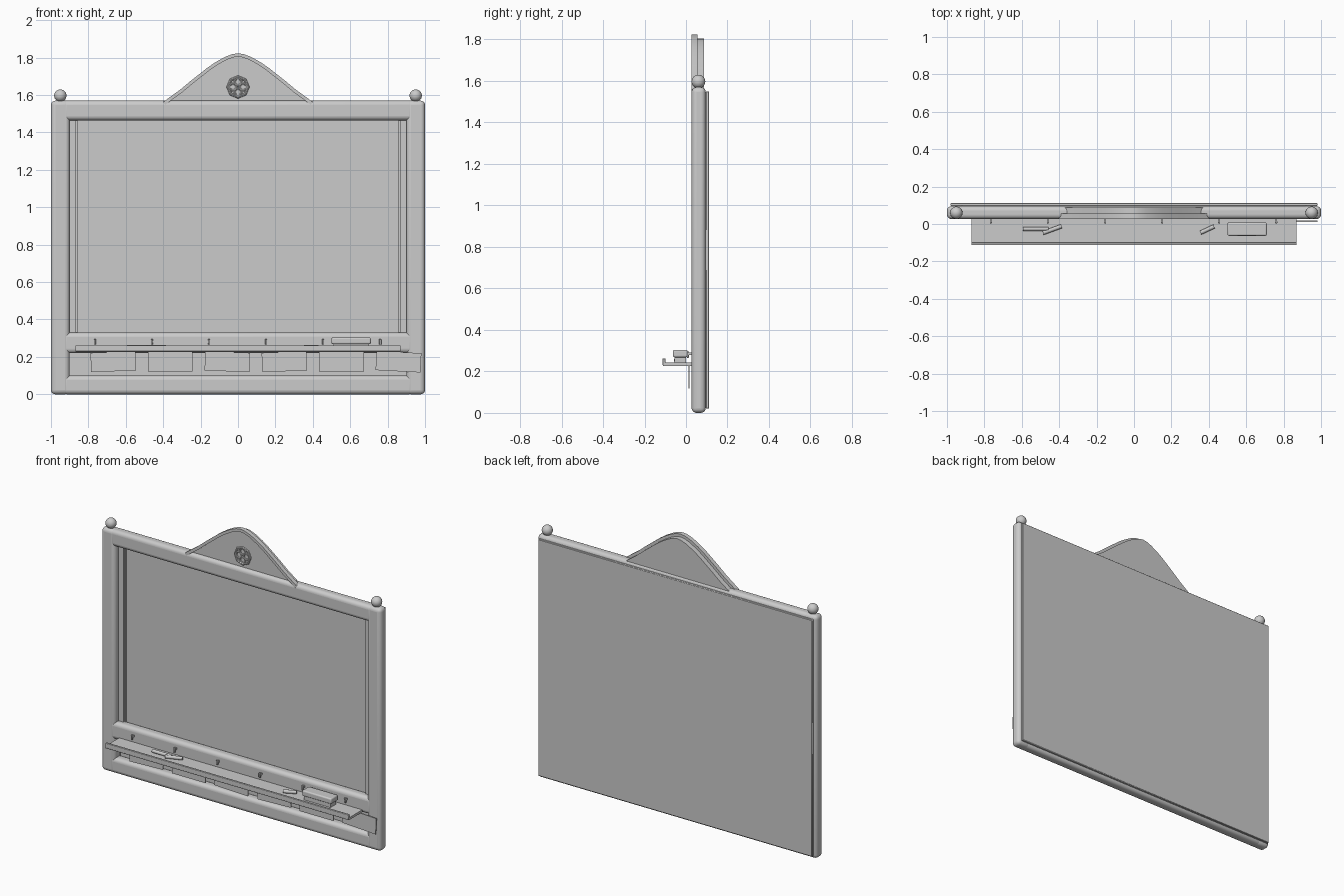
import bpy, bmesh, math
from mathutils import Vector

if "Cube" in bpy.data.objects:
    bpy.data.objects.remove(bpy.data.objects["Cube"])

grey = bpy.data.materials.new("plain grey")
grey.diffuse_color = (0.6, 0.6, 0.6, 1)
grey.use_nodes = True
grey.node_tree.nodes["Principled BSDF"].inputs["Base Color"].default_value = grey.diffuse_color


def finish(ob, name, bevel=0, segments=3):
    ob.name = name
    ob.data.materials.append(grey)
    if bevel:
        m = ob.modifiers.new("rounding", 'BEVEL')
        m.width, m.segments = bevel, segments
    bpy.ops.object.select_all(action='DESELECT')
    ob.select_set(True)
    bpy.context.view_layer.objects.active = ob
    bpy.ops.object.shade_smooth_by_angle(angle=math.radians(35))
    return ob


def box(name, x, y, z, bevel=0, segments=3, rot=(0, 0, 0)):
    """Box from (min, max) ranges, turned about its centre."""
    bpy.ops.mesh.primitive_cube_add(size=1)
    ob = bpy.context.object
    size = Vector([r[1] - r[0] for r in (x, y, z)])
    for v in ob.data.vertices:
        v.co = v.co * size
    ob.location = [(r[0] + r[1]) / 2 for r in (x, y, z)]
    ob.rotation_euler = rot
    return finish(ob, name, bevel, segments)


def plate(name, outline, y0, y1):
    """Extrude a closed x-z outline along y."""
    bm = bmesh.new()
    face = bm.faces.new([bm.verts.new((x, y0, z)) for x, z in outline])
    ext = bmesh.ops.extrude_face_region(bm, geom=[face])
    moved = [g for g in ext["geom"] if isinstance(g, bmesh.types.BMVert)]
    bmesh.ops.translate(bm, verts=moved, vec=(0, y1 - y0, 0))
    bmesh.ops.recalc_face_normals(bm, faces=bm.faces)
    me = bpy.data.meshes.new(name)
    bm.to_mesh(me)
    bm.free()
    ob = bpy.data.objects.new(name, me)
    bpy.context.collection.objects.link(ob)
    return finish(ob, name)


def ring(name, x, y, z, major, minor, sides):
    bpy.ops.mesh.primitive_torus_add(major_radius=major, minor_radius=minor,
                                     major_segments=sides, minor_segments=8,
                                     location=(x, y, z), rotation=(math.pi / 2, 0, 0))
    finish(bpy.context.object, name)


# Frame posts with ball finials, and slim inner strips
F, B = 0.027, 0.095
for s, side in ((-1, "left"), (1, "right")):
    span = lambda a, b: tuple(sorted((s * a, s * b)))
    box(side + "_post", span(0.90, 1.0), (F, B), (0, 1.57), 0.024, 5)
    box(side + "_inner_strip", span(0.865, 0.91), (0.065, 0.096), (0.3, 1.5))
    box(side + "_strip_bead", span(0.858, 0.868), (0.075, 0.096), (0.3, 1.5))
    bpy.ops.mesh.primitive_uv_sphere_add(segments=24, ring_count=14, radius=0.033,
                                         location=(s * 0.95, 0.06, 1.597))
    finish(bpy.context.object, side + "_finial")

# Rails, let slightly into the posts
for name, z0, z1 in (("bottom_rail", 0.0, 0.10), ("middle_rail", 0.22, 0.33),
                     ("top_rail", 1.465, 1.57)):
    box(name, (-0.94, 0.94), (F, B), (z0, z1), 0.024, 5)

# Writing surface and backing board
box("writing_board", (-0.9, 0.9), (0.085, 0.1), (0.05, 1.5))
box("back_board", (-0.98, 0.98), (0.095, 0.112), (0.02, 1.55), 0.003, 1)

# Arched crest: curve from the centre to the foot
half = [(0, 1.823), (0.03, 1.819), (0.07, 1.804), (0.123, 1.774), (0.165, 1.745),
        (0.203, 1.715), (0.255, 1.674), (0.31, 1.628), (0.36, 1.592), (0.40, 1.562)]
outer = [(-x, z) for x, z in half[:0:-1]] + half
inner = []
for i, (x, z) in enumerate(outer):
    a, b = outer[max(i - 1, 0)], outer[min(i + 1, len(outer) - 1)]
    t = Vector((b[0] - a[0], b[1] - a[1])).normalized()
    inner.append((x + t.y * 0.018, z - t.x * 0.018))
plate("crest_trim", outer + inner[::-1], F, 0.055)
plate("crest_panel", inner, 0.05, 0.087)

# Rosette of four small rings inside a larger one
ring("rosette_rim", 0, 0.048, 1.643, 0.054, 0.008, 8)
for k in range(4):
    a = k * math.pi / 2
    ring("rosette_petal", 0.027 * math.cos(a), 0.048, 1.643 + 0.027 * math.sin(a),
         0.019, 0.006, 12)

# Tray with raised front lip
box("tray", (-0.87, 0.87), (-0.11, 0.035), (0.227, 0.242))
box("tray_lip", (-0.87, 0.87), (-0.113, -0.099), (0.23, 0.262), 0.003, 2)

# Eraser and chalk sticks
box("eraser_felt", (0.51, 0.70), (-0.055, 0.0), (0.242, 0.272))
box("eraser_grip", (0.50, 0.71), (-0.063, 0.008), (0.268, 0.304), 0.008)
for x, y, length, turn in ((-0.525, -0.026, 0.135, 0), (-0.437, -0.03, 0.105, 20),
                           (0.392, -0.03, 0.08, 25)):
    bpy.ops.mesh.primitive_cylinder_add(vertices=12, radius=0.011, depth=length,
                                        location=(x, y, 0.253),
                                        rotation=(0, math.pi / 2, math.radians(turn)))
    finish(bpy.context.object, "chalk")

# Pegs on the middle rail and cards hung below the tray
for i, tilt in enumerate((-2, 0, 2, -2, 0, 3)):
    x = -0.765 + i * 0.305
    box("peg", (x - 0.005, x + 0.005), (0.008, 0.035), (0.278, 0.29))
    box("peg_tip", (x - 0.006, x + 0.006), (0.004, 0.014), (0.265, 0.296), 0.002, 1)
    x += 0.098
    box("card", (x - 0.12, x + 0.12), (0.012, 0.018), (0.123, 0.226),
        rot=(0, math.radians(tilt), 0))
